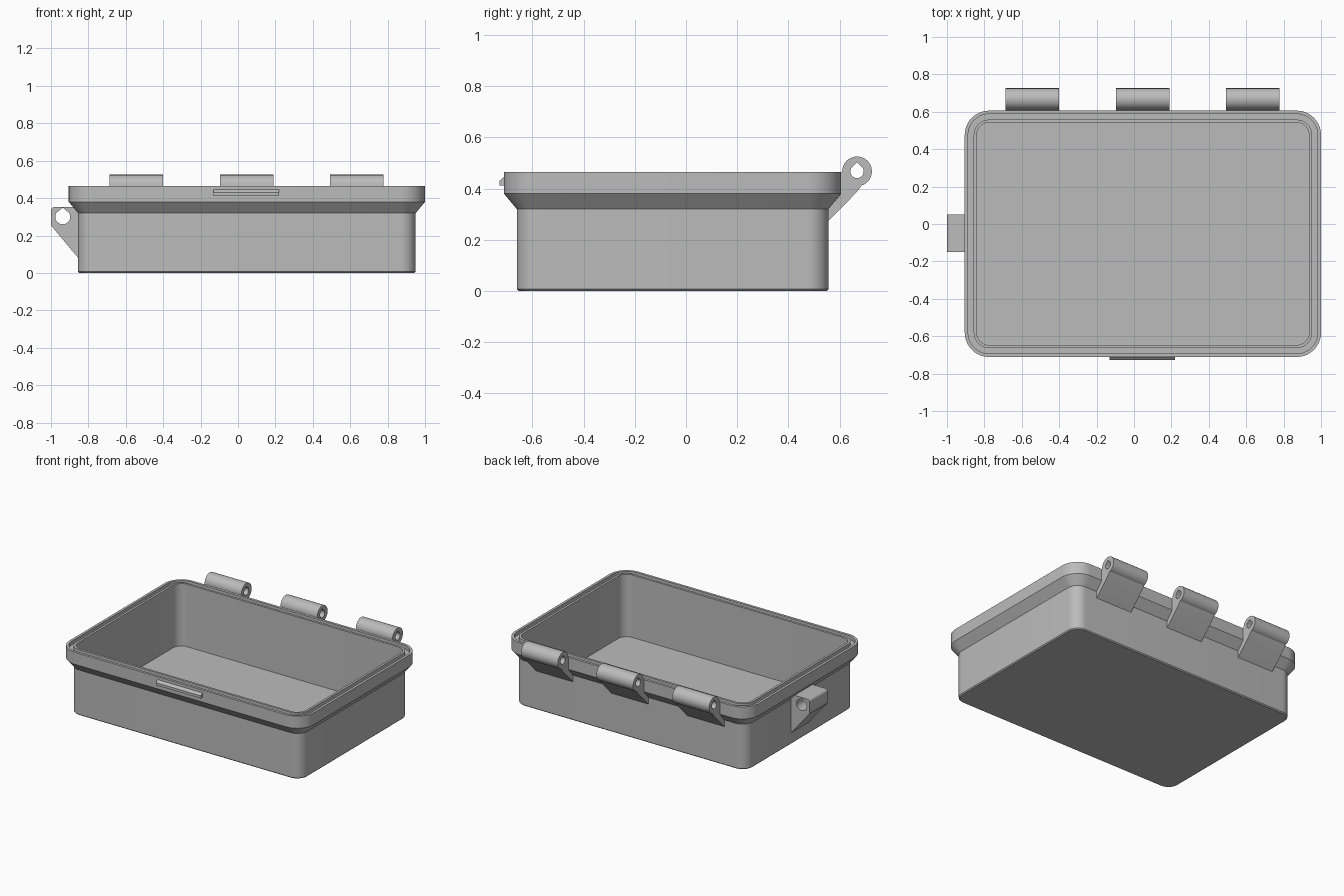
import bpy
import bmesh
from math import sin, cos, radians
from mathutils import Vector

old = bpy.data.objects.get("Cube")
if old:
    bpy.data.objects.remove(old, do_unlink=True)

grey = bpy.data.materials.new("plain_grey")
grey.use_nodes = True
grey.diffuse_color = (0.5, 0.5, 0.5, 1)
grey.node_tree.nodes["Principled BSDF"].inputs["Base Color"].default_value = (0.5, 0.5, 0.5, 1)


def finish(bm, name):
    bmesh.ops.recalc_face_normals(bm, faces=bm.faces)
    mesh = bpy.data.meshes.new(name)
    bm.to_mesh(mesh)
    bm.free()
    mesh.materials.append(grey)
    obj = bpy.data.objects.new(name, mesh)
    bpy.context.collection.objects.link(obj)
    bpy.ops.object.select_all(action='DESELECT')
    obj.select_set(True)
    bpy.context.view_layer.objects.active = obj
    bpy.ops.object.shade_smooth_by_angle(angle=radians(30))
    return obj


def arc(centre, radius, start, end, steps):
    angles = [radians(start + (end - start) * i / steps) for i in range(steps + 1)]
    return [(centre[0] + radius * cos(a), centre[1] + radius * sin(a)) for a in angles]


def teardrop(centre, radius, peak):
    return arc(centre, radius, 145, 395, 24) + [(centre[0], centre[1] + peak)]


def prism(name, loops, axis, start, end):
    """Extrude a profile (outline plus holes) along the x or y axis."""
    bm = bmesh.new()
    along_x = axis == 'X'
    for loop in loops:
        verts = [bm.verts.new((start, u, v) if along_x else (u, start, v)) for u, v in loop]
        for a, b in zip(verts, verts[1:] + verts[:1]):
            bm.edges.new((a, b))
    direction = Vector((1, 0, 0)) if along_x else Vector((0, 1, 0))
    bmesh.ops.triangle_fill(bm, edges=bm.edges[:], use_beauty=True, normal=direction)
    grown = bmesh.ops.extrude_face_region(bm, geom=bm.faces[:], use_keep_orig=True)
    moved = [g for g in grown["geom"] if isinstance(g, bmesh.types.BMVert)]
    bmesh.ops.translate(bm, verts=moved, vec=direction * (end - start))
    return finish(bm, name)


# Open box: rounded rectangles stacked from the base, over the grooved rim, to the floor
MID = (0.0475, -0.0525)
HALF = (0.9525, 0.6585)
CORNER = 0.13


def rounded_rectangle(inset):
    points = []
    for i, (sx, sy) in enumerate([(1, 1), (-1, 1), (-1, -1), (1, -1)]):
        centre = (MID[0] + sx * (HALF[0] - CORNER), MID[1] + sy * (HALF[1] - CORNER))
        points += arc(centre, CORNER - inset, 90 * i, 90 * i + 90, 10)
    return points


wall = [(0.057, 0), (0.05, 0.007), (0.05, 0.32), (0, 0.38), (0, 0.465),
        (0.018, 0.465), (0.018, 0.44), (0.048, 0.44), (0.048, 0.465),
        (0.064, 0.465), (0.064, 0.025)]
bm = bmesh.new()
rings = [[bm.verts.new((x, y, z)) for x, y in rounded_rectangle(inset)] for inset, z in wall]
for low, high in zip(rings, rings[1:]):
    for i in range(len(low)):
        bm.faces.new((low[i - 1], low[i], high[i], high[i - 1]))
bm.faces.new(rings[0])
bm.faces.new(rings[-1])
finish(bm, "box_body")

# Three hinge barrels with sloping arms along the back
pivot = (0.668, 0.467)
hinge = arc(pivot, 0.058, -72, 180, 28)
hinge += [(0.6, 0.455), (0.6, 0.37), (0.55, 0.315), (0.55, 0.267), (0.666, 0.385)]
for side, x in (("right", -0.545), ("middle", 0.0475), ("left", 0.635)):
    prism(side + "_hinge", [hinge, teardrop(pivot, 0.026, 0.035)], 'X', x - 0.143, x + 0.143)

# Latch ridge on the front of the rim
ridge = [(-0.7, 0.412), (-0.728, 0.412), (-0.728, 0.43), (-0.711, 0.445), (-0.7, 0.445)]
prism("latch_ridge", [ridge], 'X', -0.13, 0.22)

# Strap lug on the side wall
lug = [(-0.847, 0.352), (-0.98, 0.352)] + arc((-0.98, 0.332), 0.02, 95, 180, 6)
lug += [(-1, 0.254), (-0.857, 0.083), (-0.847, 0.083)]
prism("strap_lug", [lug, teardrop((-0.937, 0.3), 0.04, 0.048)], 'Y', -0.15, 0.05)
